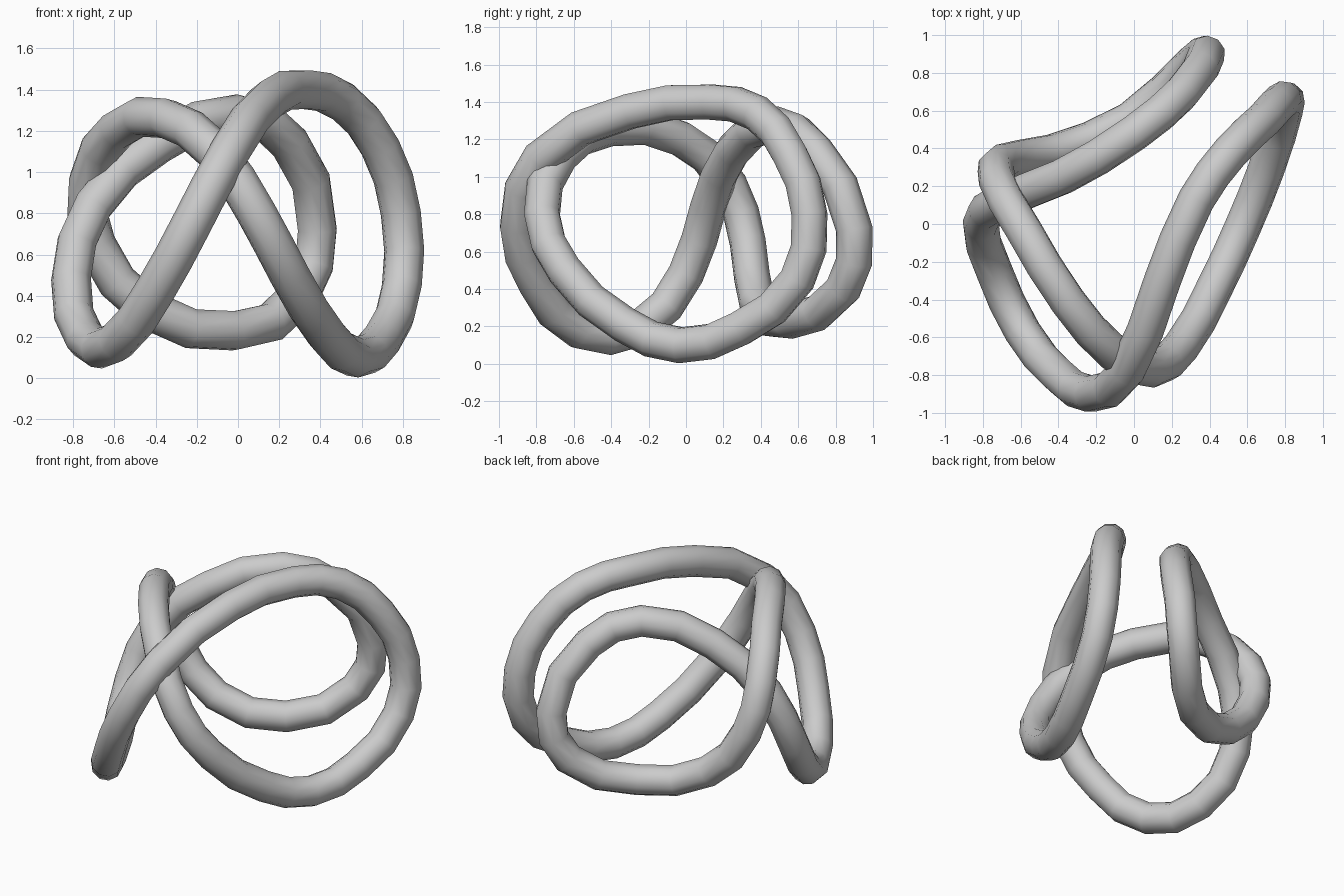
import bpy

# Centre line of the closed knot, traced once around
path = [
    (0.33, 0.13, 1.40), (0.51, 0.38, 1.34), (0.69, 0.555, 1.12),
    (0.79, 0.66, 0.80), (0.795, 0.595, 0.45), (0.70, 0.29, 0.19),
    (0.57, -0.03, 0.10), (0.43, -0.33, 0.21), (0.25, -0.65, 0.50),
    (0.09, -0.77, 0.80), (-0.11, -0.68, 1.10), (-0.35, -0.41, 1.26),
    (-0.585, -0.03, 1.205), (-0.725, 0.23, 0.96), (-0.69, 0.33, 0.65),
    (-0.43, 0.38, 0.33), (-0.02, 0.55, 0.23), (0.30, 0.84, 0.40),
    (0.385, 0.90, 0.72), (0.25, 0.69, 1.14), (0.0, 0.48, 1.28),
    (-0.38, 0.25, 1.14), (-0.70, 0.12, 0.84), (-0.81, 0.0, 0.48),
    (-0.74, -0.25, 0.19), (-0.59, -0.57, 0.175), (-0.40, -0.80, 0.43),
    (-0.23, -0.90, 0.74), (-0.04, -0.78, 1.10), (0.15, -0.30, 1.35),
]

# Round tube swept along a smooth closed curve
curve = bpy.data.curves.new("knot_tube", 'CURVE')
curve.dimensions = '3D'
curve.bevel_depth = 0.098
curve.bevel_resolution = 3
spline = curve.splines.new('BEZIER')
spline.bezier_points.add(len(path) - 1)
for point, co in zip(spline.bezier_points, path):
    point.co = co
    point.handle_left_type = point.handle_right_type = 'AUTO'
spline.use_cyclic_u = True
spline.resolution_u = 2
spline.use_smooth = True

knot = bpy.data.objects.new("knot_tube", curve)
bpy.context.collection.objects.link(knot)
bpy.context.view_layer.objects.active = knot
knot.select_set(True)
bpy.ops.object.convert(target='MESH')
bpy.ops.object.shade_smooth()
